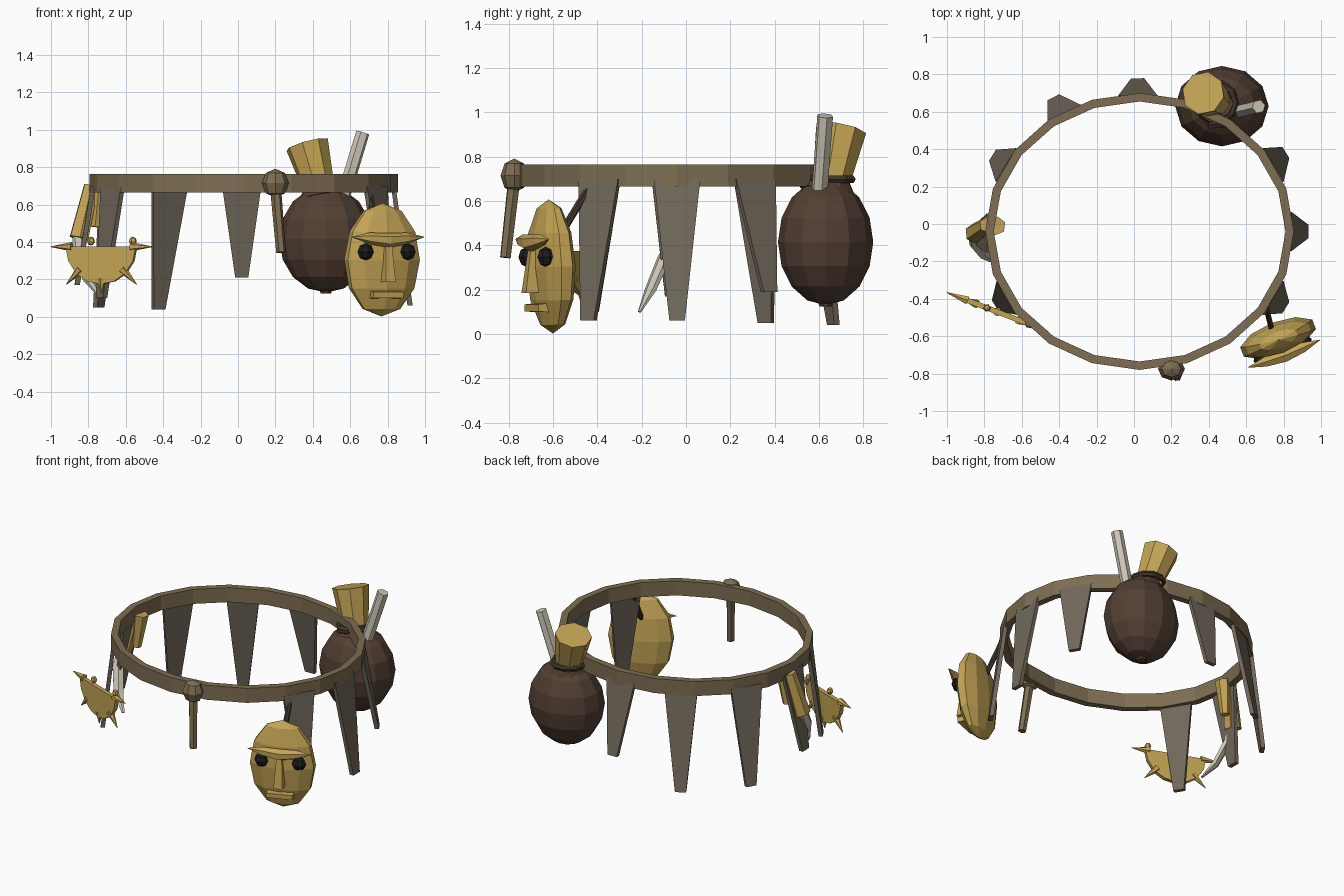
import bpy, bmesh
from math import sin, cos, pi, radians
from mathutils import Vector, Matrix

if "Cube" in bpy.data.objects:
    bpy.data.objects.remove(bpy.data.objects["Cube"])


def material(name, r, g, b):
    m = bpy.data.materials.new(name)
    m.diffuse_color = (r, g, b, 1)
    m.use_nodes = True
    m.node_tree.nodes["Principled BSDF"].inputs["Base Color"].default_value = m.diffuse_color
    return m


LEATHER = material("leather", .21, .155, .085)
CLOTH = material("cloth", .165, .14, .105)
DARK = material("dark_brown", .085, .05, .033)
CORD = material("cord", .05, .035, .025)
GOLD = material("gold", .55, .37, .09)
BONE = material("bone", .62, .58, .48)
BLACK = material("black", .012, .012, .012)
I = Matrix.Identity(4)


def finish(name, bm, mat, M=I):
    bmesh.ops.recalc_face_normals(bm, faces=bm.faces)
    me = bpy.data.meshes.new(name)
    bm.to_mesh(me)
    bm.free()
    me.transform(M)
    me.materials.append(mat)
    ob = bpy.data.objects.new(name, me)
    bpy.context.collection.objects.link(ob)
    return ob


def loft(name, rings, mat, M=I, closed=False):
    """Skin a list of equal point rings, capped unless closed."""
    bm = bmesh.new()
    vs = [[bm.verts.new(p) for p in r] for r in rings]
    n = len(vs[0])
    for k in range(len(vs) if closed else len(vs) - 1):
        a, b = vs[k], vs[(k + 1) % len(vs)]
        for i in range(n):
            j = (i + 1) % n
            bm.faces.new((a[i], a[j], b[j], b[i]))
    if not closed:
        bm.faces.new(vs[0])
        bm.faces.new(vs[-1])
    return finish(name, bm, mat, M)


def rod(name, pts, radii, sides, mat, M=I, flat=1):
    """Tapered rod through points; flat squashes the section."""
    pts = [Vector(p) for p in pts]
    q = (pts[-1] - pts[0]).to_track_quat('Z', 'Y')
    ang = [2 * pi * (i + .5) / sides for i in range(sides)]
    rings = [[p + q @ Vector((r * cos(a), r * flat * sin(a), 0)) for a in ang]
             for p, r in zip(pts, radii)]
    return loft(name, rings, mat, M)


def ball(name, loc, size, u, v, mat, M=I):
    bm = bmesh.new()
    bmesh.ops.create_uvsphere(bm, u_segments=u, v_segments=v, radius=1)
    return finish(name, bm, mat,
                  M @ Matrix.Translation(loc) @ Matrix.Diagonal((*size, 1)))


# Belt: 20-sided oval band
CX, CY = .03, -.04
belt = []
for i in range(20):
    a = 2 * pi * i / 20
    belt.append([(CX + (.825 - t) * cos(a), CY + (.74 - t) * sin(a), z)
                 for t, z in ((0, .665), (0, .765), (.045, .765), (.045, .665))])
loft("belt", belt, LEATHER, closed=True)

# Hanging cloth strips: top x, y, then bottom x, y, z
strips = [(.02, .675, .02, .765, .21), (-.365, .575, -.425, .665, .04),
          (-.675, .31, -.745, .36, .05), (-.775, -.05, -.86, -.06, .17),
          (-.67, -.39, -.73, -.43, .10), (.735, .31, .80, .375, .19),
          (.83, -.04, .92, -.04, .06), (.735, -.39, .80, -.44, .06)]
for k, (x0, y0, x1, y1, z1) in enumerate(strips):
    out = Vector(((x0 - CX) / .68, (y0 - CY) / .55, 0)).normalized()
    side = Vector((-out.y, out.x, 0))
    rings = []
    for p, w, t in ((Vector((x0, y0, .70)), .105, .012),
                    (Vector((x1, y1, z1)), .035, .014)):
        rings.append([p + side * w * s + out * t * d
                      for s, d in ((-1, -1), (1, -1), (1, 1), (-1, 1))])
    loft(f"cloth_strip_{k + 1}", rings, CLOTH)

# Peg with a knob on the front
ball("peg_knob", (.2, -.775, .715), (.072, .062, .077), 8, 4, LEATHER)
rod("peg_shaft", [(.2, -.775, .70), (.23, -.815, .345)], [.03, .026], 6, LEATHER)

# Gourd with bottom nub, cord, stopper and bone stick
ball("gourd", (.47, .63, .415), (.25, .215, .285), 12, 8, DARK)
rod("gourd_nub", [(.47, .63, .15), (.47, .63, .125)], [.04, .03], 8, DARK)
rod("gourd_neck", [(.45, .64, .64), (.44, .65, .70)], [.13, .09], 10, DARK)
cord = []
for i in range(10):
    a = 2 * pi * i / 10
    cord.append([(.44 + (.10 + .022 * cos(b)) * cos(a),
                  .65 + (.10 + .022 * cos(b)) * sin(a), .698 + .02 * sin(b))
                 for b in (pi * j / 3 for j in range(6))])
loft("neck_cord", cord, CORD, closed=True)
rod("cord_knot", [(.40, .53, .695), (.48, .54, .70)], [.026, .022], 6, CORD)
rod("stopper", [(.435, .655, .68), (.37, .70, .92)], [.085, .117], 8, GOLD)
rod("bone_stick", [(.55, .60, .60), (.667, .628, .985)], [.037, .037], 6, BONE)

# Mask, facing forward and a little to the right
M = (Matrix.Translation((.77, -.61, .305)) @ Matrix.Rotation(radians(21), 4, 'Z')
     @ Matrix.Rotation(radians(2), 4, 'X'))
ball("mask", (0, 0, 0), (.217, .088, .303), 10, 6, GOLD, M)
for s, n in ((-1, "left"), (1, "right")):
    ball(f"mask_eye_{n}", (.12 * s, -.068, .045), (.046, .04, .046), 8, 4, BLACK, M)
rod("mask_brow", [(-.205, -.085, .125), (-.11, -.09, .118), (0, -.095, .108),
                  (.11, -.09, .118), (.205, -.085, .125)],
    [.002, .03, .04, .03, .002], 6, GOLD, M)
nose = [[(-w, -.04, z), (w, -.04, z), (w * .8, y, z), (-w * .8, y, z)]
        for w, y, z in ((.022, -.10, .085), (.036, -.135, -.115))]
loft("mask_nose", nose, GOLD, M)
mouth = [[(x, -.04, -.205), (x, -.10, -.2), (x, -.10, -.168), (x, -.04, -.163)]
         for x in (-.086, .086)]
loft("mask_mouth", mouth, GOLD, M)
rod("mask_strap", [(.70, -.42, .69), (.735, -.56, .46)], [.017, .017], 6, CORD)

# Half-moon ornament with spikes and knobs
C = Matrix.Translation((-.73, -.47, .375)) @ Matrix.Rotation(radians(-21), 4, 'Z')
arc = [(.2 * cos(pi + pi * i / 8), .2 * sin(pi + pi * i / 8)) for i in range(9)]
loft("half_moon", [[(x, y, z) for x, z in arc] for y in (-.014, .014)], GOLD, C)
for k, (deg, tip) in enumerate(((180, .29), (225, .285), (270, .25),
                                (315, .285), (360, .29))):
    d = Vector((cos(radians(deg)), 0, sin(radians(deg))))
    rod(f"half_moon_spike_{k + 1}", [d * .17, d * tip], [.025, .002], 6, GOLD, C)
for k, x in enumerate((-.06, .18)):
    ball(f"half_moon_knob_{k + 1}", (x, 0, .03), (.021, .021, .024), 6, 4, GOLD, C)

# Curved knife on the left: grip, loop and blade
rod("knife_grip", [(-.785, -.005, .70), (-.85, -.05, .42)], [.043, .056], 6, GOLD)
rod("knife_loop", [(-.735, -.01, .705), (-.76, -.02, .48)], [.05, .03], 6, GOLD)
rod("knife_blade", [(-.85, -.05, .43), (-.845, -.10, .34), (-.80, -.16, .20),
                    (-.73, -.21, .10)], [.042, .04, .034, .01], 6, BONE, flat=.6)
